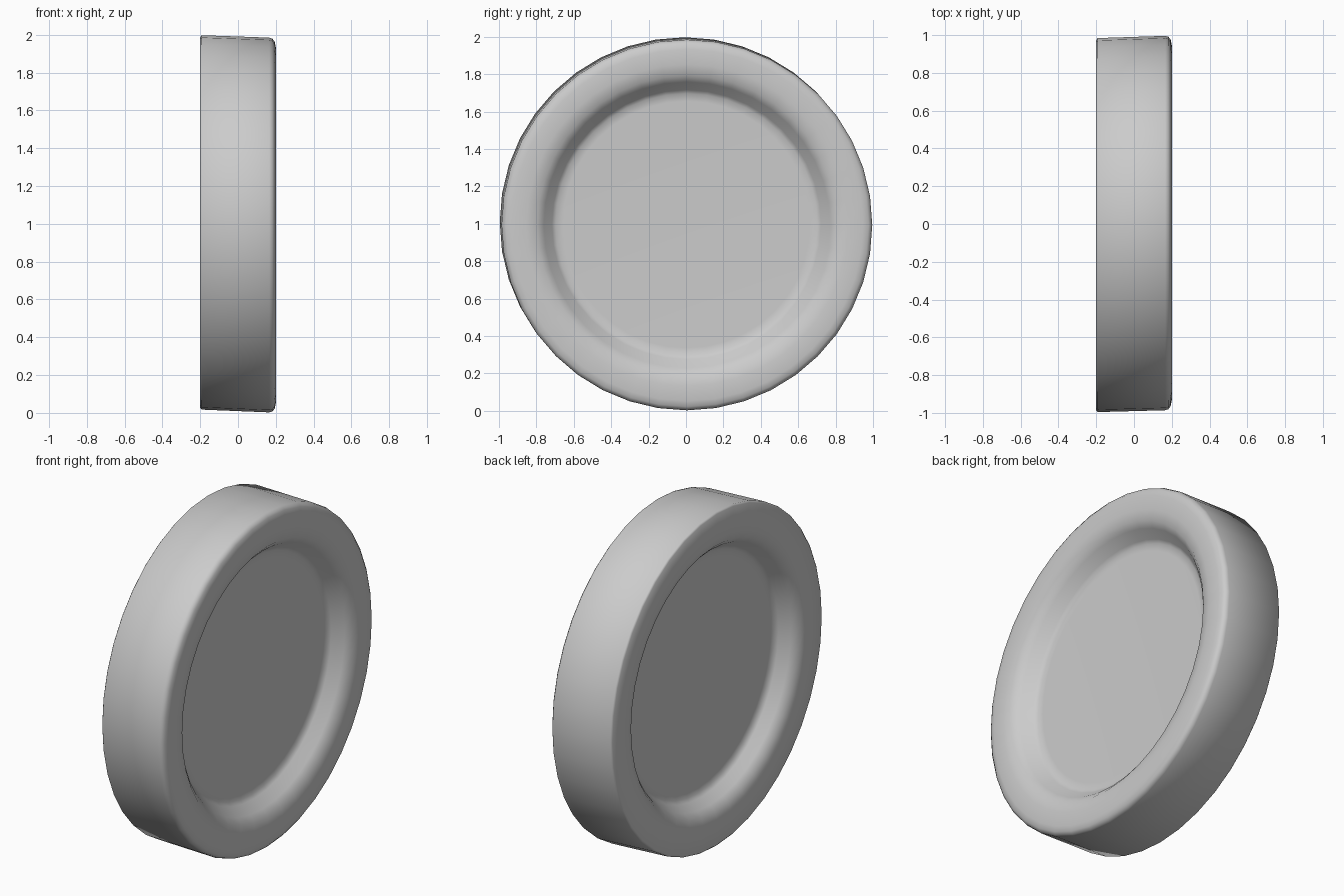
import bpy, bmesh, math

if "Cube" in bpy.data.objects:
    bpy.data.objects.remove(bpy.data.objects["Cube"])

SIDES = 40
# Half-section as (x along the axle, radius), from the left hub to the right hub
profile = [
    (-0.08, 0.0), (-0.08, 0.66), (-0.082, 0.70), (-0.10, 0.72), (-0.155, 0.755),
    (-0.185, 0.785), (-0.198, 0.83), (-0.20, 0.88), (-0.20, 0.98), (-0.192, 0.99),
    (0.165, 0.991), (0.182, 0.986), (0.194, 0.97), (0.20, 0.94), (0.20, 0.86),
    (0.19, 0.80), (0.16, 0.765), (0.105, 0.72), (0.09, 0.70), (0.088, 0.66), (0.088, 0.0),
]


def place(x, r, a):
    # the rim leans very slightly along its axle
    return (x, r * math.sin(a) + 0.03 * x, 1 + r * math.cos(a) - 0.038 * x)


# Wheel: the section spun round the x axis
bm = bmesh.new()
rings = []
for x, r in profile:
    n = SIDES if r > 0 else 1
    rings.append([bm.verts.new(place(x, r, 2 * math.pi * i / SIDES)) for i in range(n)])
for a, b in zip(rings, rings[1:]):
    for i in range(SIDES):
        j = (i + 1) % SIDES
        if len(a) == 1:
            bm.faces.new((a[0], b[i], b[j]))
        elif len(b) == 1:
            bm.faces.new((a[i], a[j], b[0]))
        else:
            bm.faces.new((a[i], a[j], b[j], b[i]))
bmesh.ops.recalc_face_normals(bm, faces=bm.faces)
mesh = bpy.data.meshes.new("wheel")
bm.to_mesh(mesh)
bm.free()

wheel = bpy.data.objects.new("wheel", mesh)
bpy.context.collection.objects.link(wheel)
bpy.context.view_layer.objects.active = wheel
wheel.select_set(True)
bpy.ops.object.shade_smooth_by_angle(angle=math.radians(60))
